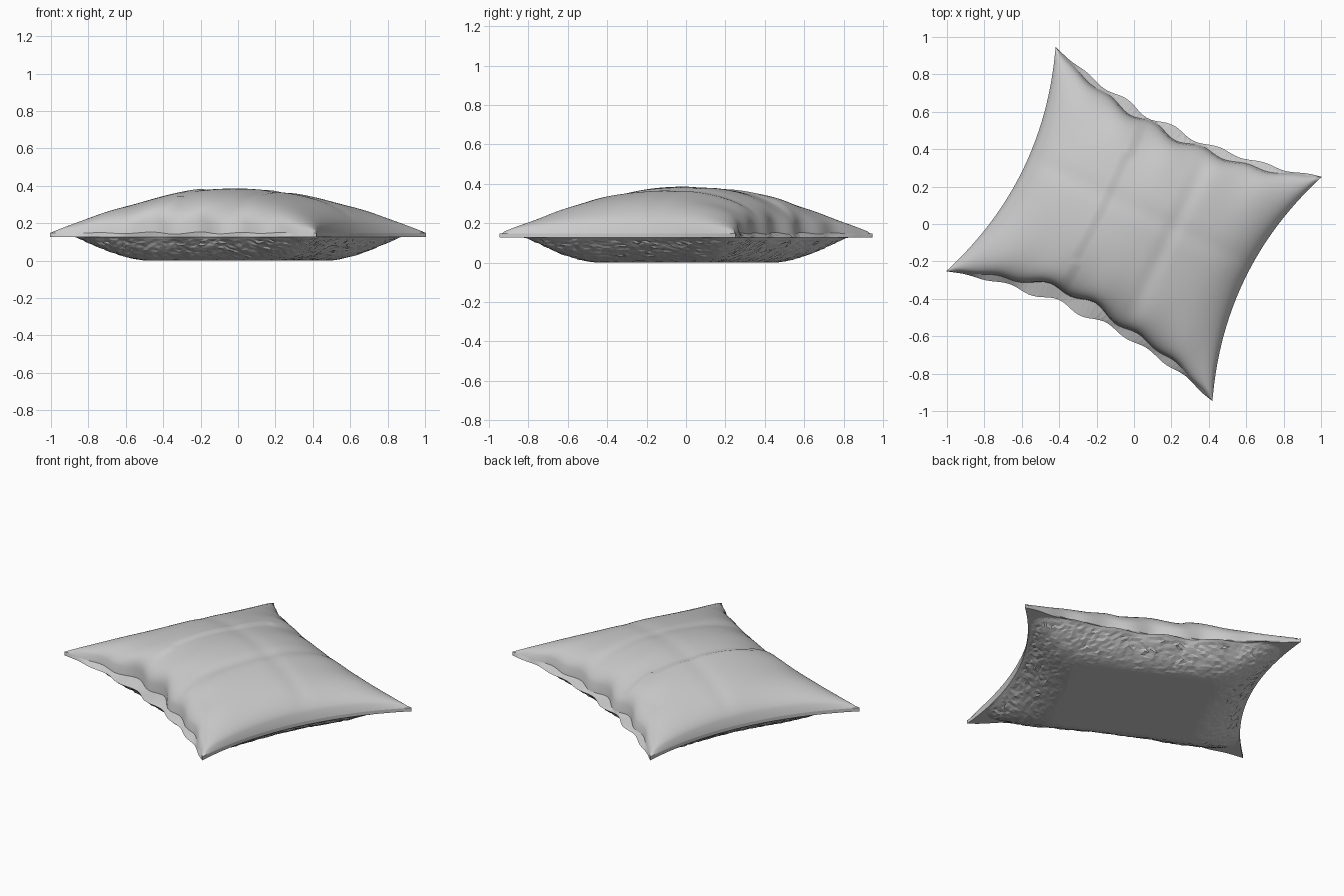
import bpy, bmesh, math, random
from mathutils import Matrix

random.seed(4)
if "Cube" in bpy.data.objects:
    bpy.data.objects.remove(bpy.data.objects["Cube"])

HALF_U, HALF_V = 0.792, 0.667
TURN = math.radians(-26.0)
NU, NV = 72, 56
SEAM = -0.19


def material(name, colour):
    mat = bpy.data.materials.new(name)
    mat.use_nodes = True
    mat.diffuse_color = colour
    mat.node_tree.nodes["Principled BSDF"].inputs["Base Color"].default_value = colour
    return mat


def outline(s, t):
    """Square with its sides pinched inwards between the pointed corners."""
    u = HALF_U * s * (1 - 0.165 * (1 - t * t))
    v = HALF_V * t * (1 - 0.175 * (1 - s * s))
    return u, v


def ripple(u):
    return math.cos(2 * math.pi * u / 0.27) + 0.4 * math.sin(17 * u + 1)


def top_point(s, t):
    u, v = outline(s, t)
    f = max(0, (1 - s * s) * (1 - t * t)) ** 0.47
    taper = 1 - s ** 4
    edge = abs(t) ** 6 * taper
    # gathered ends: scalloped rim, set back from the hem
    pull = edge * (0.035 + 0.013 * ripple(u))
    if t < 0:
        pull += edge * 0.04 * math.exp(-((u + 0.15) / 0.25) ** 2)
    v -= math.copysign(pull, t)
    z = 0.148 + 0.238 * f
    # radial gathers, soft creases and the overlapping flap
    body = min(1, f * 1.6)
    z += 0.011 * ripple(u) * abs(t) ** 3 * taper * (0.4 + 0.6 * body)
    z -= 0.007 * body * math.exp(-((u - 0.2) / 0.04) ** 2)
    z -= 0.005 * body * math.exp(-((v - 0.08) / 0.05) ** 2)
    z += 0.004 * body * math.sin(9 * u + 4 * v) * math.sin(8 * v - 3 * u)
    z += 0.009 * body * max(0, 1 - (SEAM - u) / 0.3) * (u < SEAM)
    return u, v, z


def bottom_point(s, t):
    u, v = outline(s, t)
    d = min(1, (s ** 6 + t ** 6) ** (1 / 6))
    lift = max(0, (d - 0.6) / 0.4)
    z = 0.127 * lift ** 1.7
    # wavy hem on the gathered ends
    v += math.copysign(0.012, t) * ripple(u + 0.05) * abs(t) ** 8 * (1 - s ** 4)
    if 0 < lift and d < 0.97:
        u += random.uniform(-0.006, 0.006)
        v += random.uniform(-0.006, 0.006)
        z += random.uniform(0, 0.004) * lift
    return u, v, z


def sheet(bm, point, nu, nv, flip, smooth):
    """Grid of faces over the cushion, spaced closer towards the rim."""
    def spread(i, n):
        a = 2 * i / n - 1
        return 0.6 * a + 0.4 * math.sin(a * math.pi / 2)
    grid = [[bm.verts.new(point(spread(i, nu), spread(j, nv)))
             for j in range(nv + 1)] for i in range(nu + 1)]
    for i in range(nu):
        for j in range(nv):
            quad = [grid[i][j], grid[i + 1][j], grid[i + 1][j + 1], grid[i][j + 1]]
            face = bm.faces.new(quad[::-1] if flip else quad)
            face.smooth = smooth
    rim = [grid[i][0] for i in range(nu)] + [grid[nu][j] for j in range(nv)]
    rim += [grid[i][nv] for i in range(nu, 0, -1)] + [grid[0][j] for j in range(nv, 0, -1)]
    return rim


# Cushion: puffed cover above, flat-bottomed underside, joined by a hem
bm = bmesh.new()
upper = sheet(bm, top_point, NU, NV, False, True)
lower = sheet(bm, bottom_point, NU, NV, True, False)
for k in range(len(upper)):
    n = (k + 1) % len(upper)
    bm.faces.new((lower[k], lower[n], upper[n], upper[k]))
bmesh.ops.triangulate(bm, faces=[f for f in bm.faces if not f.smooth])
bm.transform(Matrix.Rotation(TURN, 4, 'Z'))

mesh = bpy.data.meshes.new("cushion")
bm.to_mesh(mesh)
bm.free()
mesh.materials.append(material("grey_fabric", (0.6, 0.6, 0.6, 1)))
cushion = bpy.data.objects.new("cushion", mesh)
bpy.context.collection.objects.link(cushion)
